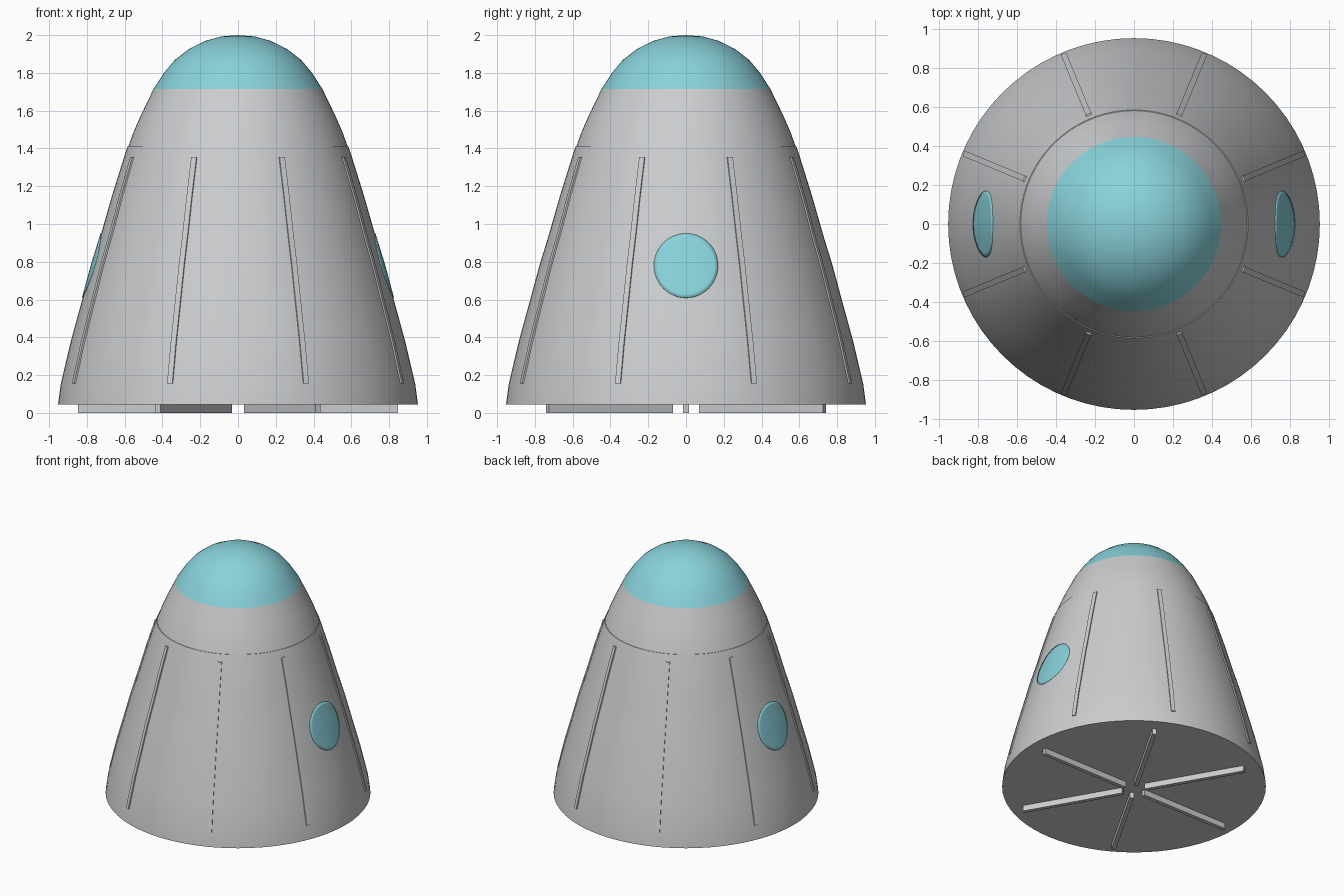
import bpy, bmesh, math
from mathutils import Matrix

cube = bpy.data.objects.get("Cube")
if cube:
    bpy.data.objects.remove(cube, do_unlink=True)


def material(name, rgb):
    m = bpy.data.materials.new(name)
    m.use_nodes = True
    m.diffuse_color = (*rgb, 1)
    bsdf = next(n for n in m.node_tree.nodes if n.type == "BSDF_PRINCIPLED")
    bsdf.inputs["Base Color"].default_value = (*rgb, 1)
    return m


GREY = material("hull_grey", (0.60, 0.61, 0.62))
TEAL = material("glass_teal", (0.25, 0.65, 0.71))
SEGMENTS = 72

# Profiles as (radius, height)
HULL = [(0.953, 0.045), (0.938, 0.155), (0.885, 0.38), (0.822, 0.61), (0.776, 0.78),
        (0.724, 0.95), (0.667, 1.15), (0.603, 1.355), (0.585, 1.41)]
COLLAR = [(0.581, 1.41), (0.552, 1.49), (0.517, 1.57), (0.447, 1.715)]
DOME = [(0.447, 1.715), (0.392, 1.80), (0.335, 1.868), (0.262, 1.925),
        (0.175, 1.969), (0.088, 1.993), (0, 2.0)]


def hull_radius(z):
    for (r0, z0), (r1, z1) in zip(HULL, HULL[1:]):
        if z <= z1:
            return r0 + (r1 - r0) * (z - z0) / (z1 - z0)
    return HULL[-1][0]


def finish(name, bm, mat, smooth=True, recalc=True):
    if recalc:
        bmesh.ops.recalc_face_normals(bm, faces=bm.faces)
    me = bpy.data.meshes.new(name)
    bm.to_mesh(me)
    bm.free()
    me.materials.append(mat)
    ob = bpy.data.objects.new(name, me)
    bpy.context.collection.objects.link(ob)
    if smooth:
        bpy.ops.object.select_all(action="DESELECT")
        ob.select_set(True)
        bpy.context.view_layer.objects.active = ob
        bpy.ops.object.shade_smooth_by_angle(angle=math.radians(30))
    return ob


def lathe(name, profile, mat):
    bm = bmesh.new()
    verts = [bm.verts.new((r, 0, z)) for r, z in profile]
    edges = [bm.edges.new(pair) for pair in zip(verts, verts[1:])]
    bmesh.ops.spin(bm, geom=verts + edges, cent=(0, 0, 0), axis=(0, 0, 1),
                   angle=math.tau, steps=SEGMENTS, use_duplicate=False)
    bmesh.ops.remove_doubles(bm, verts=bm.verts, dist=0.0001)
    return finish(name, bm, mat)


# Hull with closed floor, shoulder step and glass nose
lathe("hull", [(0, 0.045)] + HULL + COLLAR, GREY)
lathe("nose_dome", DOME, TEAL)


# Thin raised ribs that follow the hull slope
def rib(index):
    bm = bmesh.new()
    rings = []
    for r, z in HULL[1:-1]:
        rings.append([bm.verts.new((r + d, w, z)) for d, w in
                      ((-0.02, -0.015), (0.008, -0.015), (0.008, 0.015), (-0.02, 0.015))])
    for a, b in zip(rings, rings[1:]):
        for j in range(4):
            k = (j + 1) % 4
            bm.faces.new((a[j], a[k], b[k], b[j]))
    bm.faces.new(rings[0])
    bm.faces.new(rings[-1])
    turn = Matrix.Rotation(math.radians(22.5 + 45 * index), 4, "Z")
    bmesh.ops.transform(bm, matrix=turn, verts=bm.verts)
    finish(f"hull_rib_{index + 1}", bm, GREY)


for i in range(8):
    rib(i)

# Radial bars under the floor
for i in range(6):
    bm = bmesh.new()
    bmesh.ops.create_cube(bm, size=1)
    place = (Matrix.Rotation(math.radians(60 * i), 4, "Z")
             @ Matrix.Translation((0.467, 0, 0.025))
             @ Matrix.Diagonal((0.76, 0.03, 0.05, 1)))
    bmesh.ops.transform(bm, matrix=place, verts=bm.verts)
    finish(f"floor_bar_{i + 1}", bm, GREY, smooth=False)


# Round side windows wrapped onto the hull
def window(name, side, radius=0.17, height=0.78, rings=8, count=48):
    bm = bmesh.new()

    def point(dist, angle):
        y, z = dist * math.cos(angle), height + dist * math.sin(angle)
        x = math.sqrt(hull_radius(z) ** 2 - y * y) + 0.004
        return bm.verts.new((side * x, side * y, z))

    centre = point(0, 0)
    loops = [[point(radius * (i + 1) / rings, math.tau * j / count) for j in range(count)]
             for i in range(rings)]
    for j in range(count):
        k = (j + 1) % count
        bm.faces.new((centre, loops[0][j], loops[0][k]))
        for a, b in zip(loops, loops[1:]):
            bm.faces.new((a[j], b[j], b[k], a[k]))
    ob = finish(name, bm, TEAL, recalc=False)
    plate = ob.modifiers.new("plate", "SOLIDIFY")
    plate.thickness = 0.008
    plate.offset = -1


window("window_left", 1)
window("window_right", -1)
